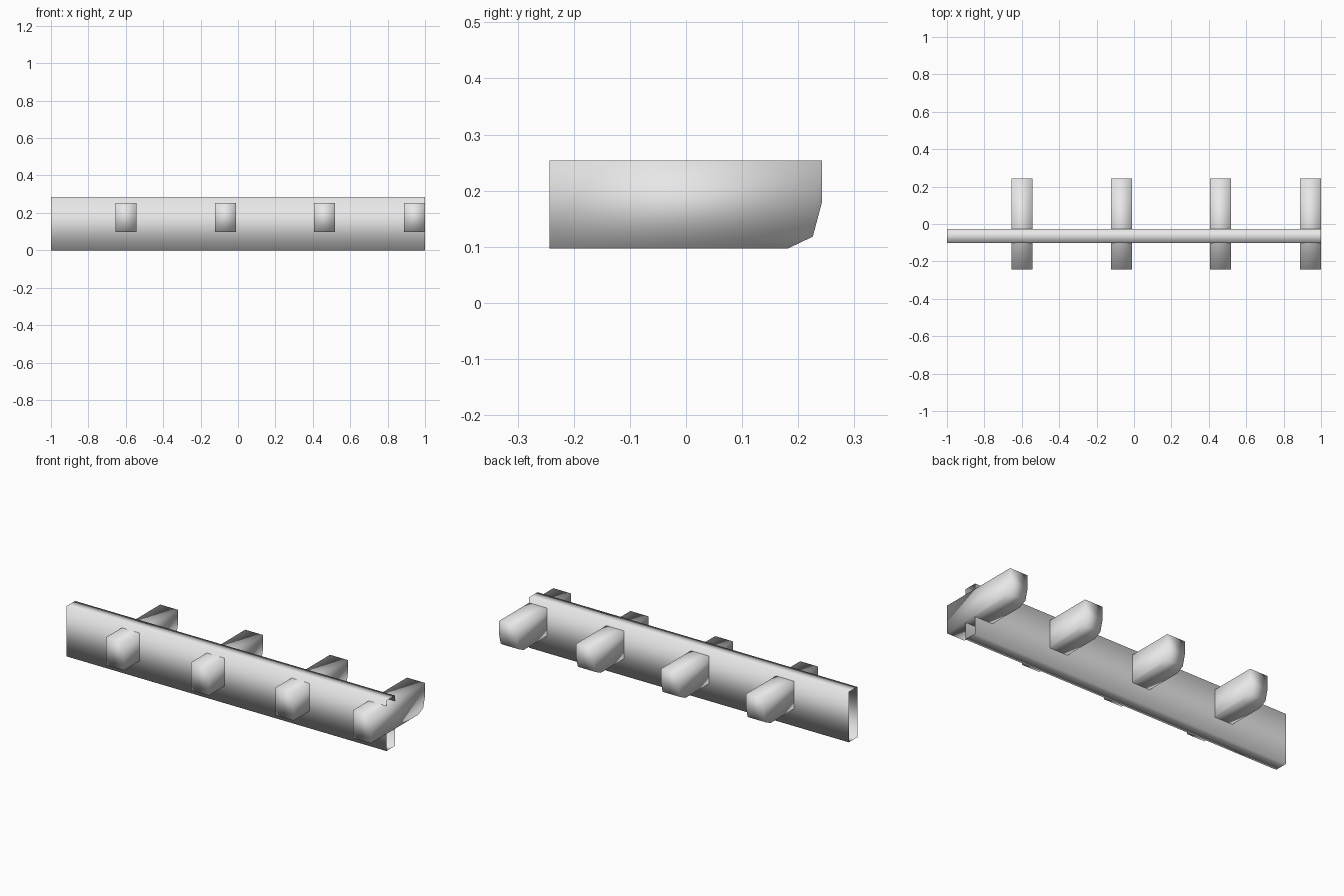
import bpy
import bmesh

cube = bpy.data.objects.get("Cube")
if cube:
    bpy.data.objects.remove(cube, do_unlink=True)

grey = bpy.data.materials.new("light_grey")
grey.use_nodes = True
colour = (0.8, 0.8, 0.8, 1)
grey.diffuse_color = colour
grey.node_tree.nodes["Principled BSDF"].inputs["Base Color"].default_value = colour


def extrude_profile(name, profile, x0, x1, capped):
    """Sweep a (y, z) profile along x, optionally closing both ends."""
    bm = bmesh.new()
    near = [bm.verts.new((x0, y, z)) for y, z in profile]
    far = [bm.verts.new((x1, y, z)) for y, z in profile]
    n = len(profile)
    for i in range(n):
        j = (i + 1) % n
        bm.faces.new((near[i], far[i], far[j], near[j]))
    if capped:
        bm.faces.new(near)
        bm.faces.new(far[::-1])
    bmesh.ops.recalc_face_normals(bm, faces=bm.faces)
    mesh = bpy.data.meshes.new(name)
    bm.to_mesh(mesh)
    bm.free()
    mesh.materials.append(grey)
    mesh.shade_smooth()
    obj = bpy.data.objects.new(name, mesh)
    bpy.context.collection.objects.link(obj)
    return obj


# Long hollow rail, open at both ends
rail = [(-0.102, 0), (-0.027, 0), (-0.027, 0.285), (-0.102, 0.285)]
extrude_profile("rail", rail, -1, 1, False)

# Crossing pegs with a rounded lower back corner
peg = [(-0.243, 0.097), (0.182, 0.097), (0.226, 0.118),
       (0.242, 0.178), (0.242, 0.254), (-0.243, 0.254)]
for i, x in enumerate((-0.6, -0.068, 0.462, 0.944)):
    extrude_profile(f"peg_{i + 1}", peg, x - 0.056, x + 0.056, True)
